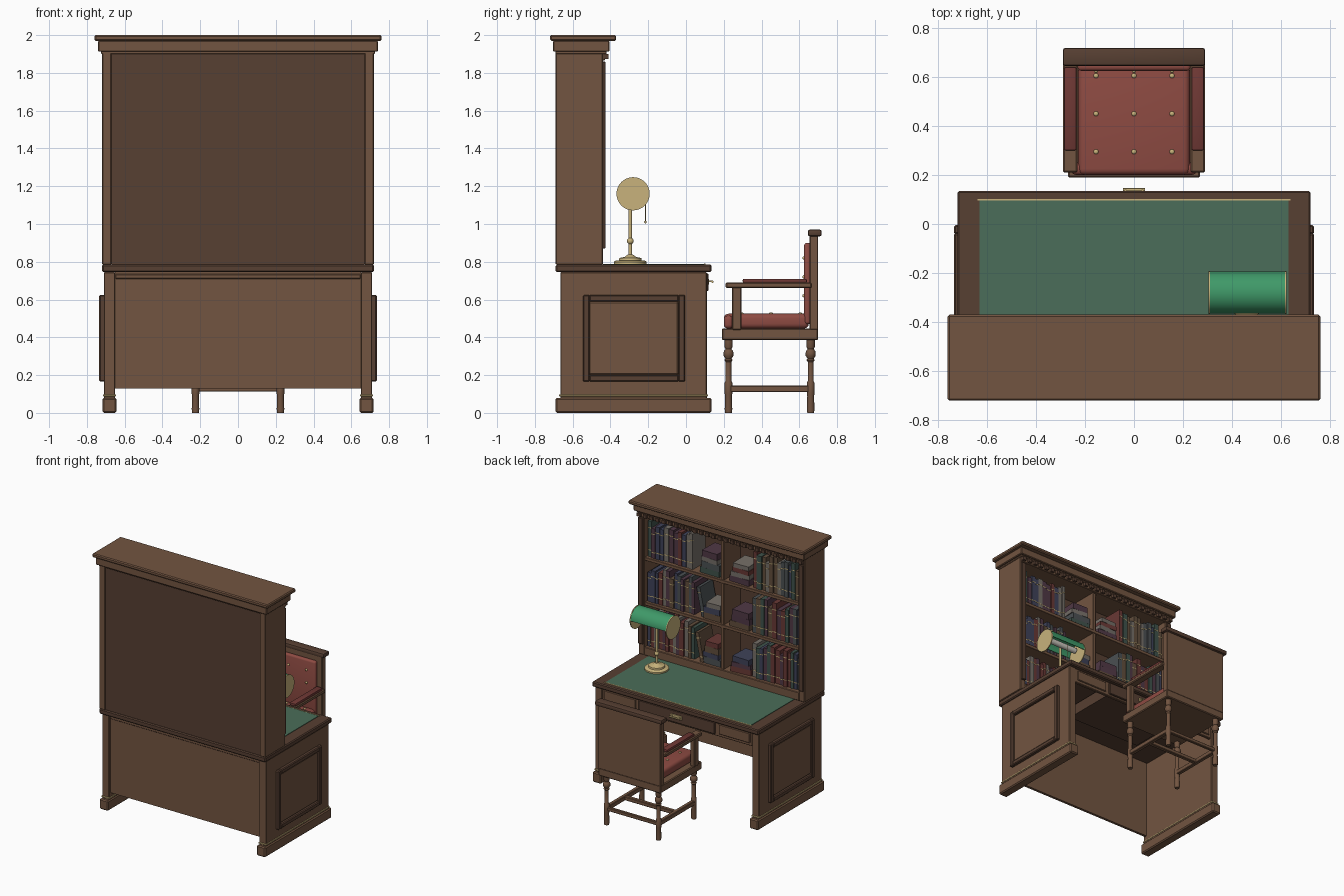
import bpy, bmesh, math, random
from mathutils import Matrix, Vector

if "Cube" in bpy.data.objects:
    bpy.data.objects.remove(bpy.data.objects["Cube"])

random.seed(4)

def mat(name, r, g, b):
    m = bpy.data.materials.new(name)
    m.diffuse_color = (r, g, b, 1)
    m.use_nodes = True
    m.node_tree.nodes["Principled BSDF"].inputs["Base Color"].default_value = m.diffuse_color
    return m

WOOD = mat("wood", .17, .09, .052)
DARK = mat("dark_wood", .095, .05, .032)
BRASS = mat("brass", .58, .45, .2)
FELT = mat("green_leather", .07, .155, .1)
RED = mat("red_leather", .27, .07, .055)
DRED = mat("dark_red_leather", .16, .04, .035)
GLASS = mat("green_glass", .05, .32, .14)
PALE = mat("lamp_white", .6, .58, .52)
BOOKS = [mat("book_%d" % i, *c) for i, c in enumerate([
    (.05, .085, .07), (.05, .055, .1), (.14, .04, .035), (.12, .075, .045),
    (.18, .16, .14), (.07, .08, .085), (.08, .04, .06)])]

def finish(name, bm, m, smooth=False):
    me = bpy.data.meshes.new(name)
    bmesh.ops.recalc_face_normals(bm, faces=bm.faces)
    if smooth:
        for f in bm.faces:
            f.smooth = True
        for e in bm.edges:
            if len(e.link_faces) == 2 and e.calc_face_angle() > .6:
                e.smooth = False
    bm.to_mesh(me)
    bm.free()
    me.materials.append(m)
    o = bpy.data.objects.new(name, me)
    bpy.context.collection.objects.link(o)
    return o

def box(name, x, y, z, m=WOOD, bev=.004, seg=1, rot=None):
    """Box from (min, max) ranges, optionally bevelled and turned about its base."""
    bm = bmesh.new()
    bmesh.ops.create_cube(bm, size=1)
    lo, hi = Vector((x[0], y[0], z[0])), Vector((x[1], y[1], z[1]))
    for v in bm.verts:
        v.co = Vector([(a + b) / 2 + c * (b - a) for a, b, c in zip(lo, hi, v.co)])
    if bev:
        bmesh.ops.bevel(bm, geom=bm.edges[:], offset=bev, segments=seg, profile=.5, affect='EDGES')
    if rot:
        bmesh.ops.rotate(bm, verts=bm.verts, cent=rot[0], matrix=Matrix.Rotation(rot[1], 3, rot[2]))
    return finish(name, bm, m, seg > 1)

def pair(name, x, *args, **kw):
    """Mirrored left and right boxes."""
    box("right_" + name, x, *args, **kw)
    box("left_" + name, (-x[1], -x[0]), *args, **kw)

def lathe(name, at, prof, m, n=24):
    """Turned part from (radius, height) points."""
    bm = bmesh.new()
    vs = [bm.verts.new((r, 0, z)) for r, z in prof]
    es = [bm.edges.new(p) for p in zip(vs, vs[1:])]
    bmesh.ops.spin(bm, geom=vs + es, axis=(0, 0, 1), cent=(0, 0, 0), angle=2 * math.pi, steps=n)
    bmesh.ops.remove_doubles(bm, verts=bm.verts, dist=1e-5)
    bmesh.ops.translate(bm, verts=bm.verts, vec=at)
    return finish(name, bm, m, True)

def rod(name, a, b, r, m, n=16):
    a, b = Vector(a), Vector(b)
    bm = bmesh.new()
    bmesh.ops.create_cone(bm, cap_ends=True, segments=n, radius1=r, radius2=r, depth=(b - a).length)
    q = (b - a).to_track_quat('Z', 'Y').to_matrix().to_4x4()
    bmesh.ops.transform(bm, verts=bm.verts, matrix=Matrix.Translation((a + b) / 2) @ q)
    return finish(name, bm, m, True)

def ball(name, at, r, m, sz=1):
    bm = bmesh.new()
    bmesh.ops.create_uvsphere(bm, u_segments=12, v_segments=8, radius=r)
    bmesh.ops.scale(bm, verts=bm.verts, vec=(1, 1, sz))
    bmesh.ops.translate(bm, verts=bm.verts, vec=at)
    return finish(name, bm, m, True)

# Desk carcass
pair("desk_side", (.65, .71), (-.665, .11), (.05, .745))
pair("plinth", (.643, .718), (-.69, .135), (0, .08), bev=.008)
pair("plinth_brass", (.647, .714), (-.672, .117), (.088, .098), BRASS, bev=.002)
box("modesty_panel", (-.65, .65), (-.65, -.63), (.13, .745), bev=0)
box("modesty_rail", (-.65, .65), (-.656, -.63), (.71, .735))
box("desk_top", (-.72, .72), (-.69, .135), (.745, .785), DARK, bev=.007)
box("leather_inlay", (-.63, .63), (-.44, .095), (.78, .789), FELT, bev=0)
box("inlay_brass", (-.638, .638), (.095, .103), (.78, .79), BRASS, bev=0)

# Side raised panels
pair("panel_field", (.705, .722), (-.515, -.04), (.2, .59), bev=.008)
for y0, y1, z0, z1 in [(-.545, -.51, .165, .625), (-.04, -.005, .165, .625),
                       (-.512, -.038, .165, .2), (-.512, -.038, .59, .625)]:
    pair("panel_moulding", (.7, .735), (y0, y1), (z0, z1), DARK, bev=.006)

# Drawer apron and pull
box("apron", (-.65, .65), (.08, .104), (.63, .745))
box("drawer_box", (-.32, .32), (-.35, .08), (.65, .735), DARK, bev=0)
box("drawer_front", (-.33, .33), (.1, .118), (.645, .738), DARK)
pair("apron_panel", (.36, .63), (.1, .112), (.652, .73))
box("pull_plate", (-.05, .05), (.117, .123), (.68, .71), BRASS, bev=.002)
pair("pull_post", (.03, .038), (.12, .142), (.692, .7), BRASS, bev=0)
rod("pull_bar", (-.045, .14, .694), (.045, .14, .694), .006, BRASS)

# Bookcase carcass
pair("bookcase_side", (.67, .72), (-.69, -.44), (.785, 1.91))
box("bookcase_back", (-.67, .67), (-.68, -.66), (.785, 1.91), DARK, bev=0)
pair("pilaster", (.675, .715), (-.445, -.426), (.87, 1.86), DARK)
box("bookcase_base", (-.67, .67), (-.66, -.44), (.785, .85))
for z in (1.2, 1.55):
    box("shelf", (-.67, .67), (-.66, -.445), (z - .025, z), bev=.002)
box("divider", (-.013, .013), (-.66, -.45), (.85, 1.87), bev=.002)
box("frieze", (-.715, .715), (-.46, -.43), (1.865, 1.91))
box("bookcase_ceiling", (-.67, .67), (-.66, -.45), (1.87, 1.91), bev=0)
for i in range(27):
    x = -.7 + i * 1.4 / 26
    box("dentil", (x - .014, x + .014), (-.435, -.41), (1.873, 1.9), DARK, bev=0)
box("neck_moulding", (-.725, .725), (-.69, -.42), (1.9, 1.915), bev=.003)
box("cornice", (-.74, .74), (-.705, -.405), (1.912, 1.97), bev=.005)
box("cornice_cap", (-.76, .76), (-.72, -.37), (1.97, 2), bev=.007)

# Books: upright rows at the outside, flat stacks beside the divider
def book(x0, x1, z, h, lean=0):
    front = -.462 - random.uniform(0, .015)
    rot = ((x0, 0, z), lean, 'Y') if lean else None
    box("book", (x0, x1), (front - .16, front), (z, z + h), random.choice(BOOKS), bev=0, rot=rot)
    for k in (.18, .8):
        box("book_band", (x0, x1), (front - .01, front + .0015), (z + h * k, z + h * k + .006),
            BRASS, bev=0, rot=rot)

for z in (.85, 1.2, 1.55):
    for s in (1, -1):
        x = .66
        while x > .27:
            t = random.uniform(.025, .042)
            a, b = sorted((s * (x - t + .002), s * x))
            book(a, b, z, random.uniform(.225, .285))
            x -= t
        if s > 0 and z < 1.5:
            book(x - .085, x - .055, z, .23, .2)
        zz = z
        for k in range(random.choice((3, 4, 4))):
            t = random.uniform(.032, .05)
            c, w = s * (.115 if s > 0 else .145) + random.uniform(-.008, .008), .085 - k * .006
            if s > 0 and z < 1.5:
                c, w = c - .015, w - .012
            box("stacked_book", (c - w, c + w), (-.62, -.465), (zz, zz + t), random.choice(BOOKS), bev=0,
                rot=((c, -.54, zz), random.uniform(-.08, .08), 'Z'))
            zz += t

# Banker's style lamp
LX, LY = .46, -.295
lathe("lamp_base", (LX, LY, .788), [(0, 0), (.087, 0), (.087, .012), (.078, .018), (.06, .02),
      (.058, .032), (.03, .038), (.014, .05), (0, .05)], BRASS, 32)
rod("lamp_stem", (LX, LY, .82), (LX, LY, 1.18), .009, BRASS)
ball("lamp_knob", (LX, LY, .91), .018, BRASS)
SY, SZ, R = -.28, 1.16, .086
bm = bmesh.new()
arc = [(SY + r * math.cos(math.pi * k / 24), SZ + r * math.sin(math.pi * k / 24))
       for r, ks in ((R, range(25)), (R - .005, range(24, -1, -1))) for k in ks]
face = bm.faces.new([bm.verts.new((.308, y, z)) for y, z in arc])
ext = bmesh.ops.extrude_face_region(bm, geom=[face])["geom"]
bmesh.ops.translate(bm, verts=[v for v in ext if isinstance(v, bmesh.types.BMVert)], vec=(.31, 0, 0))
finish("lamp_shade", bm, GLASS, True)
for x in (.304, .616):
    rod("shade_end", (x, SY, SZ), (x + .007, SY, SZ), .088, BRASS, 32)
rod("lamp_tube", (.33, SY, SZ + .02), (.6, SY, SZ + .02), .022, PALE)
rod("pull_chain", (LX, -.215, 1.01), (LX, -.215, 1.2), .0025, BRASS, 8)
ball("chain_bead", (LX, -.215, 1.01), .007, BRASS)

# Chair legs and stretchers
LEG = [(0, 0), (.018, 0), (.02, .02), (.018, .09), (.02, .1), (.02, .16), (.015, .17), (.015, .27),
       (.022, .28), (.016, .287), (.026, .302), (.027, .315), (.024, .328), (.016, .338), (.022, .35), (.022, .39), (0, .39)]
for x in (-.225, .225):
    for y in (.225, .66):
        lathe("chair_leg", (x, y, 0), LEG, WOOD, 16)
pair("side_stretcher", (.21, .24), (.225, .66), (.11, .145))
box("cross_stretcher", (-.225, .225), (.425, .455), (.112, .142))
box("back_stretcher", (-.225, .225), (.648, .672), (.112, .14))

# Chair seat, back and arms
box("seat_frame", (-.27, .27), (.19, .7), (.385, .447), bev=.006)
box("seat_cushion", (-.228, .228), (.2, .65), (.447, .525), RED, bev=.025, seg=4)
box("cushion_nose", (-.255, .255), (.2, .25), (.447, .515), RED, bev=.02, seg=4)
box("chair_back", (-.27, .27), (.655, .7), (.44, .94), bev=.004)
box("back_cushion", (-.23, .23), (.625, .66), (.47, .9), RED, bev=.014, seg=3)
box("top_rail", (-.29, .29), (.645, .718), (.935, .97), DARK, bev=.01, seg=2)
pair("arm", (.23, .29), (.21, .665), (.66, .69), bev=.006)
pair("arm_pad", (.234, .286), (.3, .64), (.688, .71), DRED, bev=.008, seg=2)
pair("arm_post", (.24, .28), (.243, .293), (.44, .665), bev=.005)
for x in (-.155, 0, .155):
    for y in (.295, .45, .605):
        ball("seat_button", (x, y, .526), .01, BRASS, .6)
    for z in (.62, .72, .82):
        ball("back_button", (x, .625, z), .009, BRASS)
